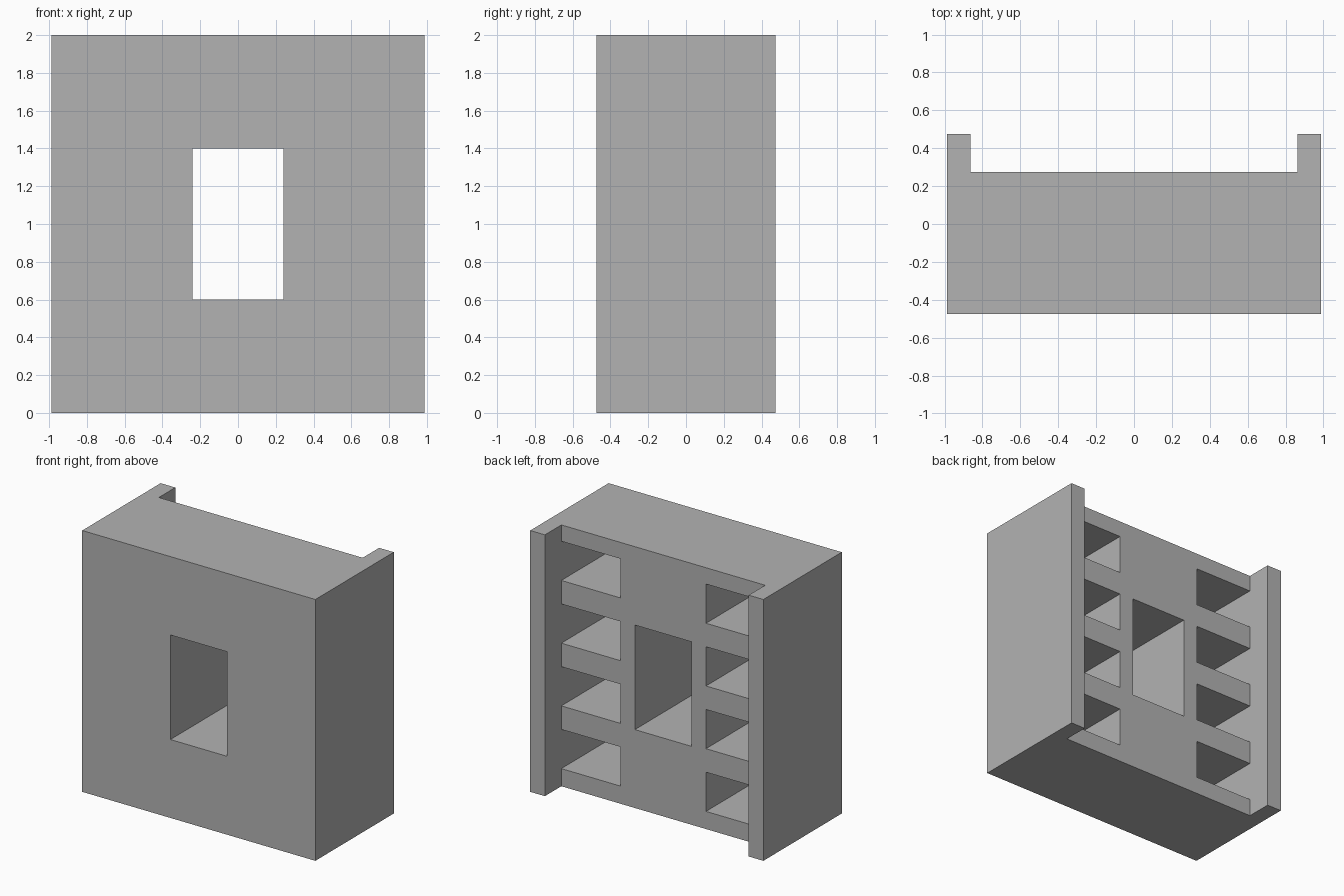
import bpy
import bmesh
from mathutils import Matrix, Vector

cube = bpy.data.objects.get("Cube")
if cube:
    bpy.data.objects.remove(cube, do_unlink=True)

# Main dimensions
HALF_W, HALF_D, HEIGHT = 0.987, 0.474, 2.0
INNER_X = 0.863        # inside of the side panels
BACK_Y = 0.275         # rear face between the panels
POCKET_X = 0.362       # inner end of each pocket
POCKET_FRONT = -0.35   # front wall behind the pockets
POCKET_Z, POCKET_H, POCKET_STEP = 0.135, 0.30, 0.48

grey = bpy.data.materials.new("plain_grey")
grey.use_nodes = True
colour = (0.45, 0.45, 0.45, 1.0)
grey.diffuse_color = colour
grey.node_tree.nodes["Principled BSDF"].inputs["Base Color"].default_value = colour


def add_object(name, bm):
    bmesh.ops.recalc_face_normals(bm, faces=bm.faces)
    mesh = bpy.data.meshes.new(name)
    bm.to_mesh(mesh)
    bm.free()
    mesh.materials.append(grey)
    obj = bpy.data.objects.new(name, mesh)
    bpy.context.collection.objects.link(obj)
    return obj


def add_box(bm, low, high):
    low, high = Vector(low), Vector(high)
    size = Matrix.Diagonal((*(high - low), 1))
    bmesh.ops.create_cube(bm, size=1, matrix=Matrix.Translation((low + high) / 2) @ size)


# Block with two rear side panels: U-shaped plan extruded upwards
half = [(HALF_W, -HALF_D), (HALF_W, HALF_D), (INNER_X, HALF_D), (INNER_X, BACK_Y)]
plan = half + [(-x, y) for x, y in reversed(half)]
bm = bmesh.new()
base = bm.faces.new([bm.verts.new((x, y, 0)) for x, y in plan])
extruded = bmesh.ops.extrude_face_region(bm, geom=[base])["geom"]
bmesh.ops.translate(bm, vec=(0, 0, HEIGHT),
                    verts=[v for v in extruded if isinstance(v, bmesh.types.BMVert)])
block = add_object("shelf_block", bm)

# Cutter: central through-window and four rear pockets per side
bm = bmesh.new()
add_box(bm, (-0.24, -0.6, 0.6), (0.24, 0.4, 1.4))
for i in range(4):
    z = POCKET_Z + i * POCKET_STEP
    add_box(bm, (POCKET_X, POCKET_FRONT, z), (INNER_X, 0.4, z + POCKET_H))
    add_box(bm, (-INNER_X, POCKET_FRONT, z), (-POCKET_X, 0.4, z + POCKET_H))
cutter = add_object("opening_cutter", bm)
cutter.hide_render = True

# Cut the openings and remove the cutter
cut = block.modifiers.new("openings", 'BOOLEAN')
cut.operation = 'DIFFERENCE'
cut.solver = 'EXACT'
cut.object = cutter
bpy.context.view_layer.update()
depsgraph = bpy.context.evaluated_depsgraph_get()
result = bpy.data.meshes.new_from_object(block.evaluated_get(depsgraph))
block.modifiers.clear()
block.data = result
bpy.data.objects.remove(cutter, do_unlink=True)
